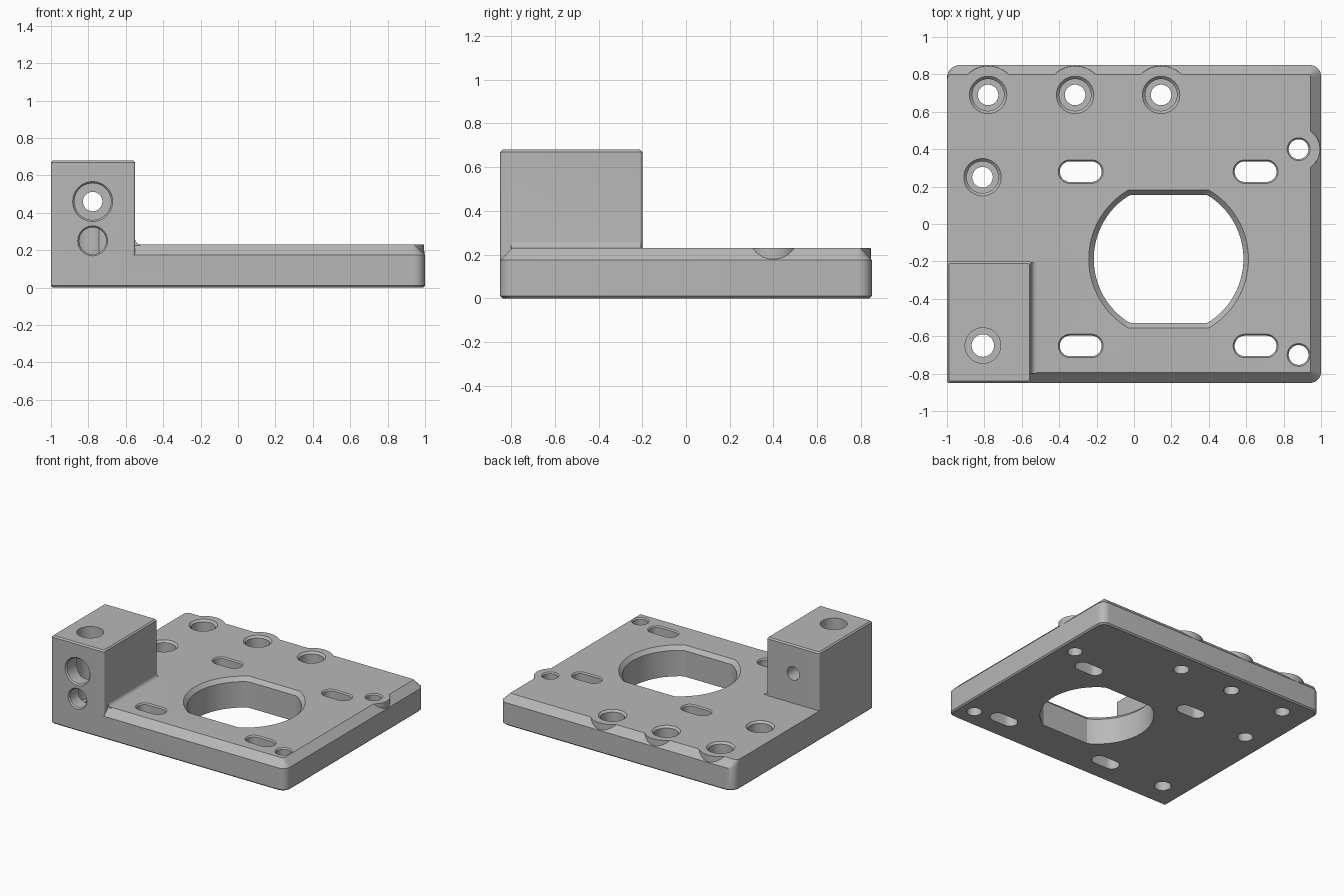
import bpy
import bmesh
import math

if "Cube" in bpy.data.objects:
    bpy.data.objects.remove(bpy.data.objects["Cube"], do_unlink=True)

grey = bpy.data.materials.new("machined grey")
grey.use_nodes = True
GREY = (0.48, 0.48, 0.48, 1)
grey.diffuse_color = GREY
grey.node_tree.nodes["Principled BSDF"].inputs["Base Color"].default_value = GREY


def loft(name, levels, axis="z"):
    """Closed solid through a list of (outline, height) levels."""
    bm = bmesh.new()
    rings = []
    for outline, t in levels:
        rings.append([bm.verts.new((a, b, t) if axis == "z" else (a, t, b))
                      for a, b in outline])
    for low, high in zip(rings, rings[1:]):
        for i in range(len(low)):
            j = (i + 1) % len(low)
            bm.faces.new((low[i], low[j], high[j], high[i]))
    bm.faces.new(rings[0][::-1])
    bm.faces.new(rings[-1])
    bmesh.ops.recalc_face_normals(bm, faces=bm.faces)
    mesh = bpy.data.meshes.new(name)
    bm.to_mesh(mesh)
    bm.free()
    mesh.materials.append(grey)
    obj = bpy.data.objects.new(name, mesh)
    bpy.context.collection.objects.link(obj)
    return obj


def rounded_rect(x0, x1, y0, y1, radii, steps=8):
    """Radii run front right, back right, back left, front left."""
    corners = [(x1, y0, -1, 1), (x1, y1, -1, -1), (x0, y1, 1, -1), (x0, y0, 1, 1)]
    points = []
    for k, ((x, y, sx, sy), r) in enumerate(zip(corners, radii)):
        for s in range(steps + 1):
            a = math.radians(90 * (k - 1 + s / steps))
            points.append((x + sx * r + r * math.cos(a), y + sy * r + r * math.sin(a)))
    return points


def circle(x, y, r, n=48):
    return [(x + r * math.cos(2 * math.pi * i / n), y + r * math.sin(2 * math.pi * i / n))
            for i in range(n)]


def slot(x, y, half, r):
    return rounded_rect(x - half, x + half, y - r, y + r, [r * 0.99] * 4)


def flatted_circle(x, y, r, flat, n=96):
    return [(px, max(y - flat, min(y + flat, py))) for px, py in circle(x, y, r, n)]


def bore(x, y, steps, axis="z"):
    return loft("cutter", [(circle(x, y, r), t) for r, t in steps], axis)


def combine(target, other, operation):
    mod = target.modifiers.new("combine", "BOOLEAN")
    mod.operation = operation
    mod.solver = "EXACT"
    mod.object = other
    other.hide_render = True
    helpers.append(other)


helpers = []
TOP = 0.23

# Base plate, chamfered on every side but the left
corner = [0.06, 0.06, 0.07, 0.012]
body = loft("mounting_plate", [
    (rounded_rect(-0.99, 0.99, -0.84, 0.84, corner), 0),
    (rounded_rect(-1, 1, -0.85, 0.85, corner), 0.01),
    (rounded_rect(-1, 1, -0.85, 0.85, corner), 0.175),
    (rounded_rect(-1, 0.945, -0.795, 0.8, [0.012, 0.012, 0.03, 0.012]), TOP)])

# Raised clamp block with softened edges
edge = [0.012] * 4
combine(body, loft("clamp_block", [
    (rounded_rect(-1, -0.55, -0.85, -0.2, edge), 0.05),
    (rounded_rect(-1, -0.55, -0.85, -0.2, edge), 0.67),
    (rounded_rect(-0.99, -0.56, -0.84, -0.21, edge), 0.68)]), "UNION")

# Concave fillet between block and plate
R = 0.03
arc = [(-0.55 + R - R * math.cos(a), TOP + R - R * math.sin(a))
       for a in [math.pi / 2 * i / 6 for i in range(7)]]
fillet = [(-0.57, TOP + R)] + arc + [(-0.55 + R, 0.2), (-0.57, 0.2)]
combine(body, loft("block_fillet", [(fillet, -0.8), (fillet, -0.205)], "y"), "UNION")

# Bosses that fill the chamfer beside the edge holes
BACK_X = (-0.78, -0.315, 0.145)
for x, y, r in [(x, 0.69, 0.155) for x in BACK_X] + [(0.88, 0.4, 0.115)]:
    combine(body, loft("hole_boss", [(circle(x, y, r + 0.003), 0.1),
                                     (circle(x, y, r), TOP)]), "UNION")

# Large central opening with flats and a chamfered rim
combine(body, loft("cutter", [
    (flatted_circle(0.185, -0.187, 0.4, 0.343), -0.1),
    (flatted_circle(0.185, -0.187, 0.4, 0.343), TOP - 0.03),
    (flatted_circle(0.185, -0.187, 0.427, 0.37), TOP),
    (flatted_circle(0.185, -0.187, 0.427, 0.37), 0.3)]), "DIFFERENCE")

# Adjustment slots
for x in (-0.285, 0.65):
    for y in (-0.652, 0.28):
        combine(body, loft("cutter", [
            (slot(x, y, 0.112, 0.055), -0.1), (slot(x, y, 0.112, 0.055), TOP - 0.01),
            (slot(x, y, 0.12, 0.063), TOP), (slot(x, y, 0.12, 0.063), 0.3)]), "DIFFERENCE")

# Counterbored screw holes
for x, y in [(x, 0.69) for x in BACK_X] + [(-0.81, 0.25)]:
    combine(body, bore(x, y, [(0.055, -0.1), (0.055, 0.12), (0.085, 0.12),
                              (0.085, TOP - 0.015), (0.1, TOP), (0.1, 0.3)]), "DIFFERENCE")

# Plain holes by the right edge
for y in (-0.7, 0.4):
    combine(body, bore(0.88, y, [(0.053, -0.1), (0.053, TOP - 0.01),
                                 (0.061, TOP), (0.061, 0.3)]), "DIFFERENCE")

# Vertical bore, cross bore and blind hole in the block
combine(body, bore(-0.808, -0.65, [(0.06, -0.1), (0.06, 0.12),
                                   (0.095, 0.12), (0.095, 0.8)]), "DIFFERENCE")
combine(body, bore(-0.777, 0.46, [(0.107, -1), (0.107, -0.85), (0.098, -0.84),
                                  (0.098, -0.45), (0.052, -0.45), (0.052, -0.1)], "y"),
        "DIFFERENCE")
combine(body, bore(-0.777, 0.25, [(0.08, -1), (0.08, -0.85), (0.072, -0.84),
                                  (0.072, -0.58)], "y"), "DIFFERENCE")

# Apply the booleans, drop the helpers and shade
bpy.ops.object.select_all(action="DESELECT")
body.select_set(True)
bpy.context.view_layer.objects.active = body
bpy.ops.object.convert(target="MESH")
for helper in helpers:
    bpy.data.objects.remove(helper, do_unlink=True)
body.data.materials.clear()
body.data.materials.append(grey)
body.data.polygons.foreach_set("material_index", [0] * len(body.data.polygons))
bpy.ops.object.shade_smooth_by_angle(angle=math.radians(25))
